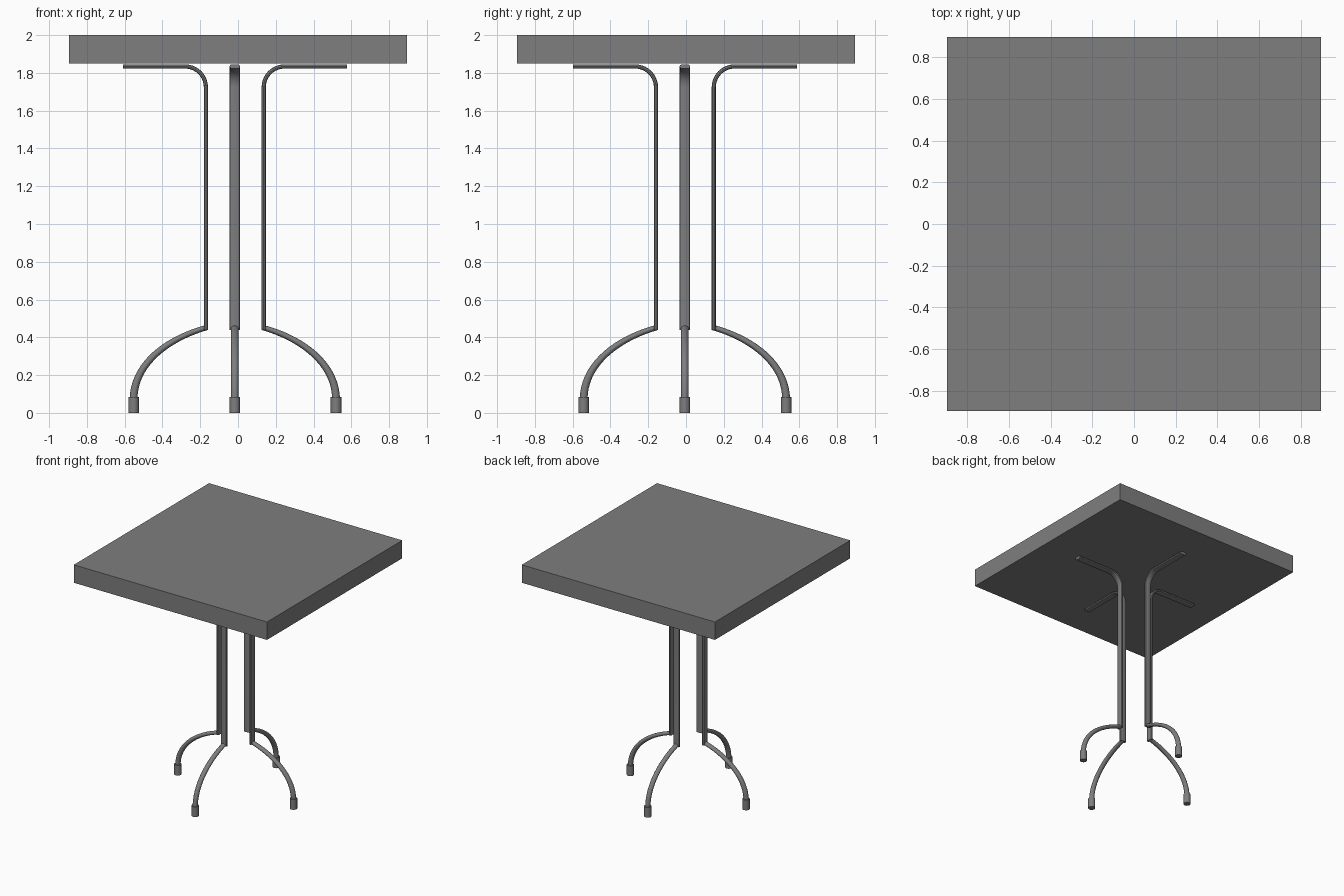
import bpy, bmesh
from math import sin, cos, pi
from mathutils import Vector

cube = bpy.data.objects.get("Cube")
if cube:
    bpy.data.objects.remove(cube, do_unlink=True)

CENTRE = Vector((-0.017, -0.006, 0))  # axis of the pedestal

grey = bpy.data.materials.new("grey")
grey.use_nodes = True
grey.diffuse_color = (0.21, 0.21, 0.21, 1)
grey.node_tree.nodes["Principled BSDF"].inputs["Base Color"].default_value = grey.diffuse_color


def finish(name, bm, smooth=True):
    bmesh.ops.recalc_face_normals(bm, faces=bm.faces)
    mesh = bpy.data.meshes.new(name)
    bm.to_mesh(mesh)
    bm.free()
    mesh.materials.append(grey)
    obj = bpy.data.objects.new(name, mesh)
    bpy.context.collection.objects.link(obj)
    if smooth:
        bpy.ops.object.select_all(action='DESELECT')
        obj.select_set(True)
        bpy.context.view_layer.objects.active = obj
        bpy.ops.object.shade_smooth_by_angle(angle=pi / 5)
    return obj


def sweep(path, section):
    """Sweep section(t) -> [(across, thick)] along a path in the XZ plane."""
    bm = bmesh.new()
    pts = [Vector((x, 0, z)) for x, z in path]
    rings = []
    for i, p in enumerate(pts):
        tangent = (pts[min(i + 1, len(pts) - 1)] - pts[max(i - 1, 0)]).normalized()
        side = Vector((0, 1, 0))
        normal = tangent.cross(side)
        rings.append([bm.verts.new(p + side * a + normal * b)
                      for a, b in section(i / (len(pts) - 1))])
    for r0, r1 in zip(rings, rings[1:]):
        for k in range(len(r0)):
            n = (k + 1) % len(r0)
            bm.faces.new((r0[k], r0[n], r1[n], r1[k]))
    bm.faces.new(rings[0])
    bm.faces.new(rings[-1])
    return bm


def flat_bar(t, half=0.028, r=0.011):
    # Flat bar with rounded edges
    out = []
    for s in (1, -1):
        for k in range(5):
            a = -pi / 2 + k * pi / 4
            out.append((s * (half - r + r * cos(a)), s * r * sin(a)))
    return out


def round_tube(t, sides=16):
    # Tube flattened towards its upper end
    thick = 0.014 + 0.007 * t
    return [(0.02 * cos(2 * pi * k / sides), thick * sin(2 * pi * k / sides))
            for k in range(sides)]


# Tabletop
bm = bmesh.new()
bmesh.ops.create_cube(bm, size=1)
bmesh.ops.scale(bm, vec=(1.79, 1.79, 0.15), verts=bm.verts)
bmesh.ops.translate(bm, vec=(0, 0, 1.925), verts=bm.verts)
finish("tabletop", bm, smooth=False)

# Upright path: straight post, quarter bend, arm under the top
bend = 0.11
upright = [(0.153, 0.44)]
upright += [(0.263 - bend * cos(k * pi / 20), 1.724 + bend * sin(k * pi / 20))
            for k in range(11)]
upright += [(0.593, 1.834)]

# Curved lower leg path
ctrl = [Vector(p) for p in ((0.148, 0.452), (0.355, 0.395), (0.536, 0.26), (0.536, 0.07))]
lower = []
for k in range(19):
    t = k / 18
    u = 1 - t
    lower.append(tuple(ctrl[0] * u**3 + ctrl[1] * 3 * u * u * t
                       + ctrl[2] * 3 * u * t * t + ctrl[3] * t**3))

# Four legs around the axis
for i, side in enumerate(("left", "back", "right", "front")):
    foot = bmesh.new()
    bmesh.ops.create_cone(foot, cap_ends=True, segments=20, radius1=0.028,
                          radius2=0.028, depth=0.085)
    bmesh.ops.translate(foot, vec=(0.536, 0, 0.0425), verts=foot.verts)
    for obj in (finish(side + "_upright", sweep(upright, flat_bar)),
                finish(side + "_lower_leg", sweep(lower, round_tube)),
                finish(side + "_foot", foot)):
        obj.location = CENTRE
        obj.rotation_euler.z = i * pi / 2
